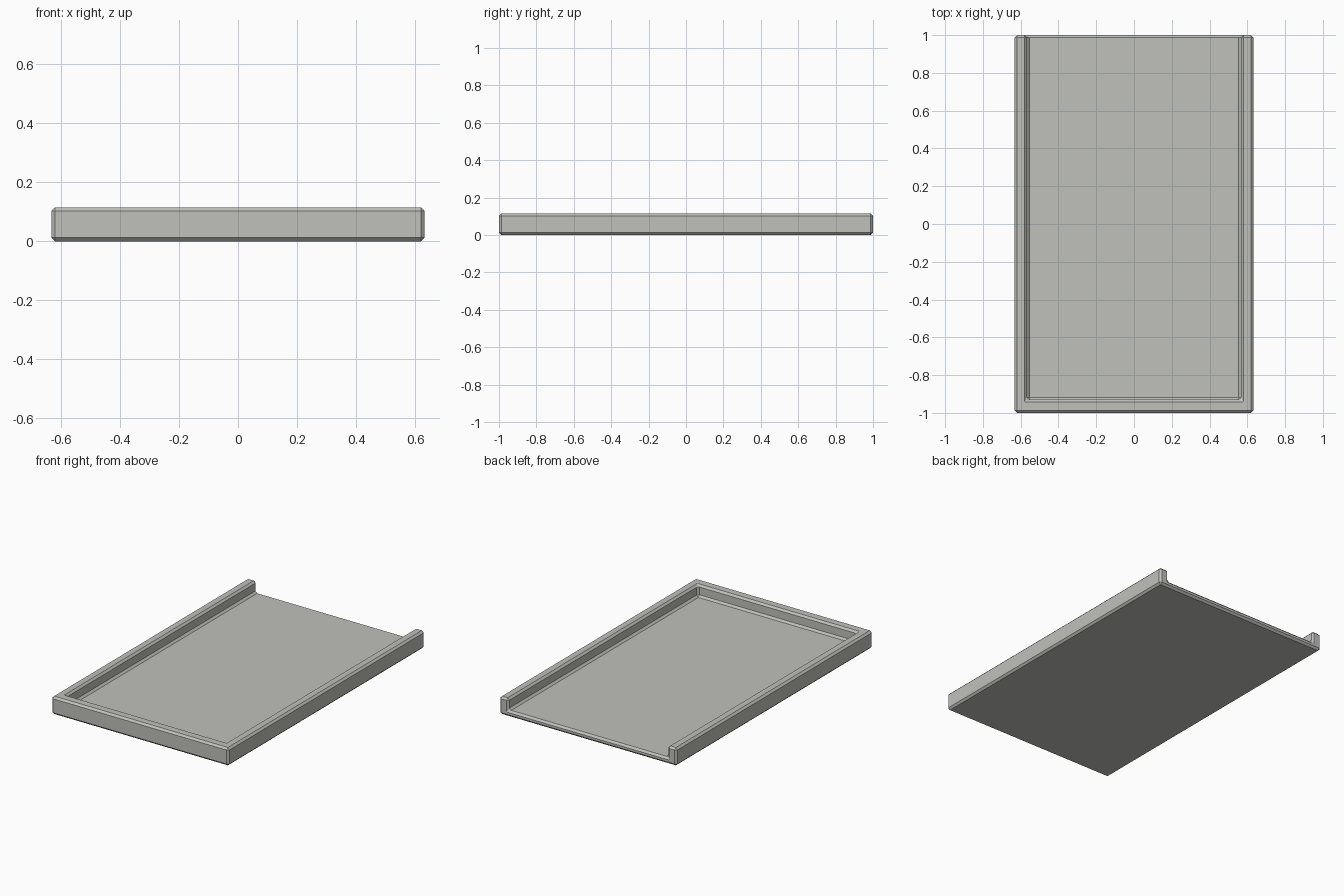
import bpy
import bmesh

if "Cube" in bpy.data.objects:
    bpy.data.objects.remove(bpy.data.objects["Cube"])

W, L, H = 0.632, 1.0, 0.115          # half width, half length, wall height
IN_X, IN_Y, FLOOR = 0.567, -0.93, 0.04  # inner wall planes and floor height
BEVEL = 0.0125

grey = bpy.data.materials.new("warm_grey")
grey.diffuse_color = (0.53, 0.53, 0.50, 1.0)
grey.use_nodes = True
grey.node_tree.nodes["Principled BSDF"].inputs["Base Color"].default_value = grey.diffuse_color

bm = bmesh.new()


def ring(x, y0, y1, z):
    """Rectangle corners: front left, front right, back right, back left."""
    return [bm.verts.new(p) for p in
            ((-x, y0, z), (x, y0, z), (x, y1, z), (-x, y1, z))]


base = ring(W, -L, L, 0)
rim = ring(W, -L, L, H)
lip = ring(IN_X, IN_Y, L, H)
floor = ring(IN_X, IN_Y, L, FLOOR)

# underside and recessed floor
bm.faces.new(base[::-1])
bm.faces.new(floor)
# outer walls (front, right, left) and inner walls
for a, b in ((0, 1), (1, 2), (3, 0)):
    bm.faces.new((base[a], base[b], rim[b], rim[a]))
    bm.faces.new((floor[b], floor[a], lip[a], lip[b]))
# U-shaped wall top and U-shaped open back end
bm.faces.new((rim[0], rim[1], rim[2], lip[2], lip[1], lip[0], lip[3], rim[3]))
bm.faces.new((base[2], base[3], rim[3], lip[3], floor[3], floor[2], lip[2], rim[2]))
bmesh.ops.recalc_face_normals(bm, faces=bm.faces)

mesh = bpy.data.meshes.new("tray")
bm.to_mesh(mesh)
bm.free()
mesh.materials.append(grey)
tray = bpy.data.objects.new("tray", mesh)
bpy.context.collection.objects.link(tray)

# chamfer on every edge, including the inner corners
bev = tray.modifiers.new("chamfer", "BEVEL")
bev.width = BEVEL
bev.segments = 1
bev.limit_method = 'ANGLE'
